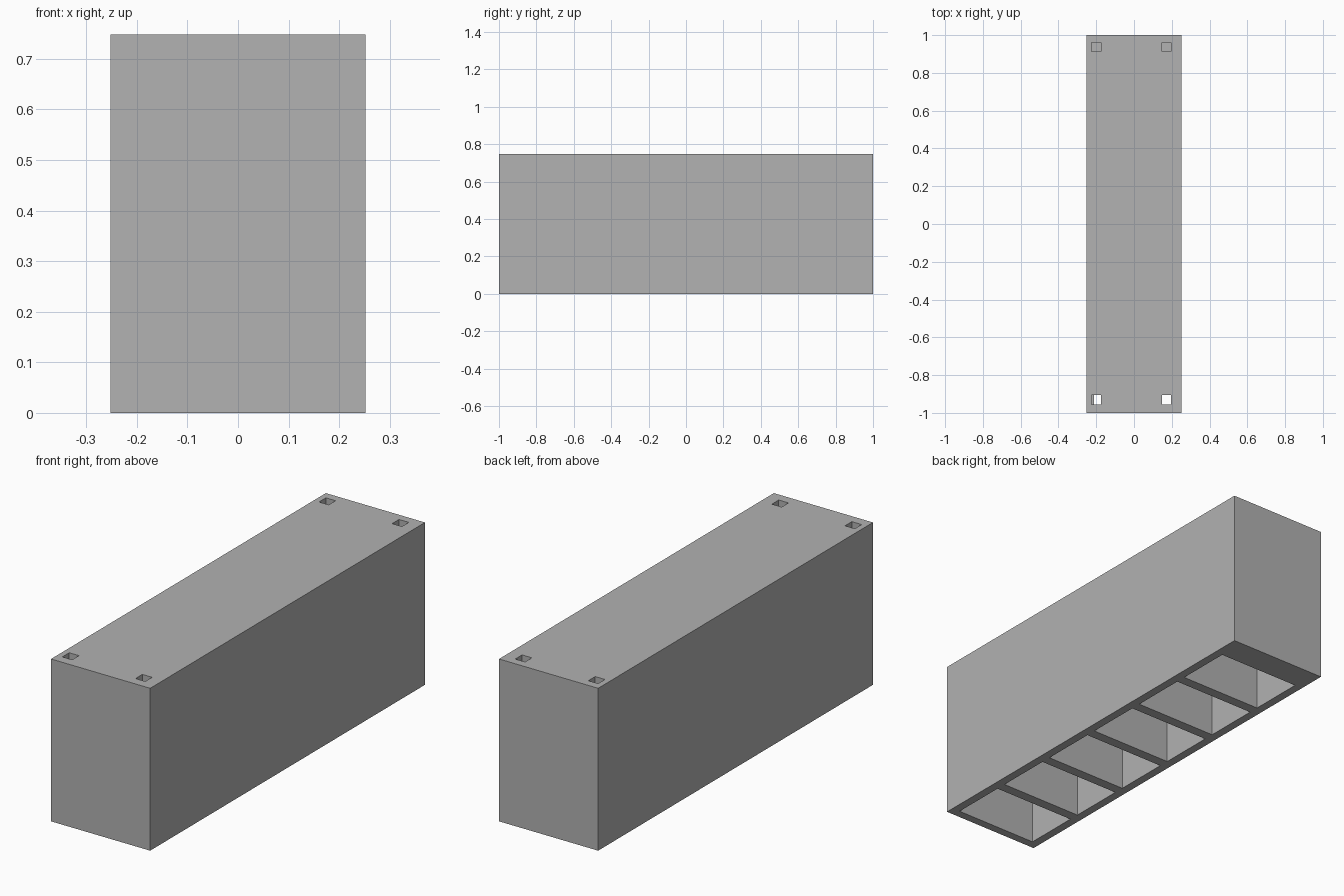
import bpy
from mathutils import Vector

cube = bpy.data.objects.get("Cube")
if cube:
    bpy.data.objects.remove(cube, do_unlink=True)

WIDTH, LENGTH, HEIGHT = 0.505, 2.0, 0.748
WALL = 0.04
POCKETS, PITCH, POCKET_LENGTH = 6, 0.3126, 0.264
HOLE, HOLE_DEPTH = 0.05, 0.06

grey = bpy.data.materials.new("plain grey")
grey.use_nodes = True
colour = (0.445, 0.445, 0.445, 1)
grey.diffuse_color = colour
grey.node_tree.nodes["Principled BSDF"].inputs["Base Color"].default_value = colour


def box(name, low, high):
    """Axis-aligned box between two corners."""
    low, high = Vector(low), Vector(high)
    bpy.ops.mesh.primitive_cube_add(size=1, location=(low + high) / 2)
    obj = bpy.context.object
    obj.name = name
    obj.scale = high - low
    bpy.ops.object.transform_apply(location=True, rotation=False, scale=True)
    obj.data.materials.append(grey)
    return obj


def cut(target, low, high):
    """Subtract a box from the target and discard the cutter."""
    cutter = box("cutter", low, high)
    cutter.hide_render = True
    mod = target.modifiers.new("cut", "BOOLEAN")
    mod.operation = "DIFFERENCE"
    mod.solver = "EXACT"
    mod.object = cutter
    bpy.context.view_layer.objects.active = target
    bpy.ops.object.modifier_apply(modifier=mod.name)
    bpy.data.objects.remove(cutter, do_unlink=True)


# Long solid block
block = box("hollow_block", (-WIDTH / 2, -LENGTH / 2, 0), (WIDTH / 2, LENGTH / 2, HEIGHT))

# Row of pockets open at the underside, leaving a thick back end
inner = WIDTH / 2 - WALL
for i in range(POCKETS):
    start = -LENGTH / 2 + WALL + i * PITCH
    cut(block, (-inner, start, -0.1), (inner, start + POCKET_LENGTH, HEIGHT - WALL))

# Square peg holes near the top corners
for x in (-0.201, 0.172):
    for y in (-0.931, 0.937):
        cut(block, (x - HOLE / 2, y - HOLE / 2, HEIGHT - HOLE_DEPTH),
            (x + HOLE / 2, y + HOLE / 2, HEIGHT + 0.1))
